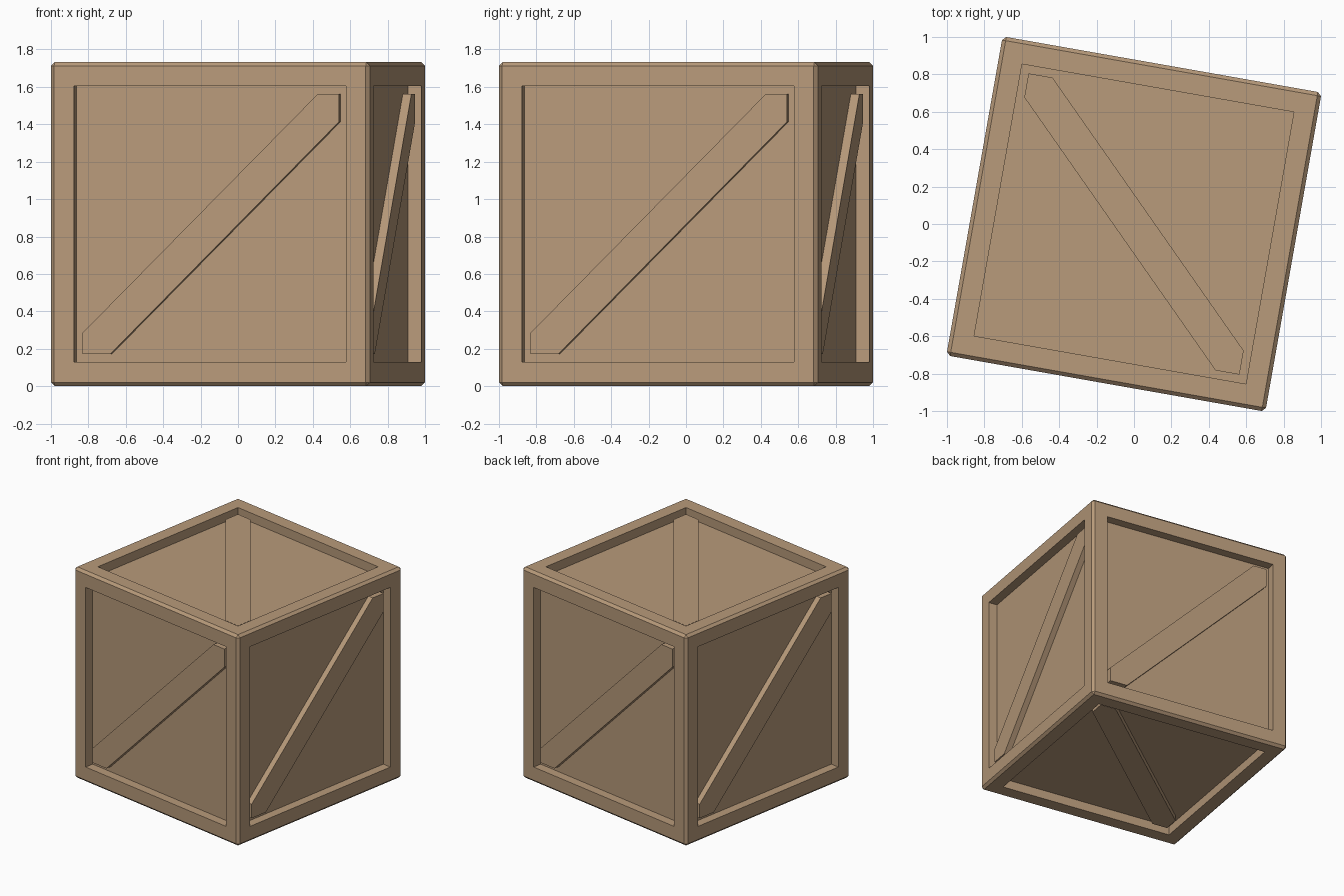
import bpy, bmesh, math
from mathutils import Matrix, Vector

if "Cube" in bpy.data.objects:
    bpy.data.objects.remove(bpy.data.objects["Cube"])

HALF = 0.866      # half the crate side
CHAMFER = 0.02
OPEN = 0.693      # half the panel opening
DEPTH = 0.0735    # panel recess
BRACE = 0.839     # brace face distance from the centre

wood = bpy.data.materials.new("light_brown_wood")
wood.diffuse_color = (0.48, 0.325, 0.197, 1)
wood.use_nodes = True
wood.node_tree.nodes["Principled BSDF"].inputs["Base Color"].default_value = wood.diffuse_color

# the whole crate is turned slightly about z and stands on the ground
place = Matrix.Translation((0, 0, HALF)) @ Matrix.Rotation(math.radians(-10), 4, 'Z')


def finish(bm, name, matrix):
    bmesh.ops.recalc_face_normals(bm, faces=bm.faces[:])
    me = bpy.data.meshes.new(name)
    bm.to_mesh(me)
    bm.free()
    me.materials.append(wood)
    ob = bpy.data.objects.new(name, me)
    ob.matrix_world = matrix
    bpy.context.collection.objects.link(ob)
    return ob


# chamfered crate body with a recessed panel on every side
bm = bmesh.new()
bmesh.ops.create_cube(bm, size=2 * HALF)
bmesh.ops.bevel(bm, geom=bm.edges[:], offset=CHAMFER, segments=1, affect='EDGES')
bm.normal_update()
sides = [f for f in bm.faces if f.calc_area() > 1]
bmesh.ops.inset_individual(bm, faces=sides, thickness=HALF - CHAMFER - OPEN, depth=0)
bm.normal_update()
panels = bmesh.ops.extrude_discrete_faces(bm, faces=sides)['faces']
for f in panels:
    f.normal_update()
    bmesh.ops.translate(bm, verts=f.verts[:], vec=-f.normal * DEPTH)
finish(bm, "crate_body", place)


# diagonal brace: a strip clipped to the opening, drawn on the front side
def brace(name, turn, hi, lo):
    e = OPEN + 0.002
    outline = [(-e, -e), (-e - lo, -e), (e, e + lo), (e, e), (e - hi, e), (-e, -e + hi)]
    bm = bmesh.new()
    face = bm.faces.new([bm.verts.new((x, -BRACE, z)) for x, z in outline])
    out = bmesh.ops.extrude_face_region(bm, geom=[face])['geom']
    bmesh.ops.translate(bm, vec=Vector((0, BRACE - HALF + DEPTH + 0.005, 0)),
                        verts=[v for v in out if isinstance(v, bmesh.types.BMVert)])
    finish(bm, name, place @ turn)


for i, side in enumerate(("front", "right", "back", "left")):
    brace(side + "_brace", Matrix.Rotation(i * math.pi / 2, 4, 'Z'), 0.115, -0.149)
quarter = Matrix.Rotation(math.pi / 2, 4, 'Z')
for side, a in (("top", -1), ("bottom", 1)):
    brace(side + "_brace", quarter @ Matrix.Rotation(a * math.pi / 2, 4, 'X'), 0.13, -0.13)
